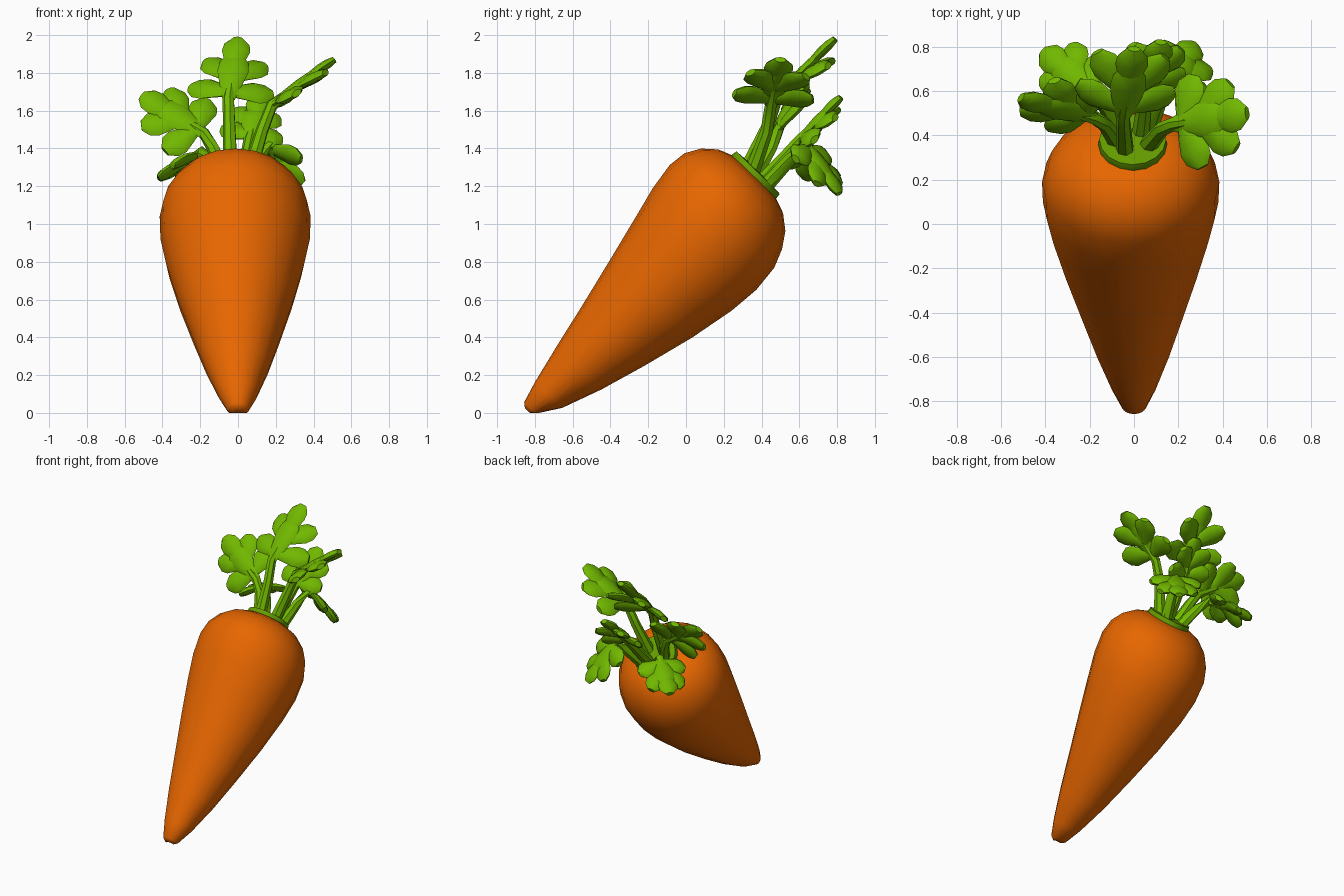
import bpy, bmesh, math
from mathutils import Vector, Matrix

if "Cube" in bpy.data.objects:
    bpy.data.objects.remove(bpy.data.objects["Cube"])


def material(name, rgb):
    m = bpy.data.materials.new(name)
    m.diffuse_color = (*rgb, 1)
    m.use_nodes = True
    m.node_tree.nodes["Principled BSDF"].inputs["Base Color"].default_value = m.diffuse_color
    return m


ORANGE = material("carrot orange", (0.80, 0.133, 0.0))
GREEN = material("leaf green", (0.165, 0.48, 0.0))
CROWN = material("crown green", (0.13, 0.34, 0.0))

TIP = Vector((0, -0.80, 0.05))
AXIS = Vector((0, 0.70, 0.714)).normalized()
UP = Vector((0, -0.714, 0.70)).normalized()
SIDE = Vector((1, 0, 0))


def finish(bm, name, mat, angle=60):
    bmesh.ops.recalc_face_normals(bm, faces=bm.faces)
    me = bpy.data.meshes.new(name)
    bm.to_mesh(me)
    bm.free()
    ob = bpy.data.objects.new(name, me)
    bpy.context.collection.objects.link(ob)
    me.materials.append(mat)
    bpy.ops.object.select_all(action='DESELECT')
    ob.select_set(True)
    bpy.context.view_layer.objects.active = ob
    bpy.ops.object.shade_smooth_by_angle(angle=math.radians(angle))
    return ob


def loft(bm, rings):
    # each ring: centre, two axis vectors already scaled, side count
    loops = []
    for c, a, b, n in rings:
        loops.append([bm.verts.new(c + a * math.cos(2 * math.pi * i / n)
                                   + b * math.sin(2 * math.pi * i / n)) for i in range(n)])
    for p, q in zip(loops, loops[1:]):
        n = len(p)
        for i in range(n):
            bm.faces.new((p[i], p[(i + 1) % n], q[(i + 1) % n], q[i]))
    bm.faces.new(loops[0][::-1])
    bm.faces.new(loops[-1])


# root: (distance along axis, radius, offset across axis)
profile = [(-0.055, 0.03, -0.01), (-0.035, 0.055, -0.01), (0.085, 0.10, -0.02),
           (0.30, 0.165, -0.035), (0.55, 0.23, -0.045), (0.83, 0.30, -0.05),
           (1.08, 0.355, -0.045), (1.25, 0.384, -0.032), (1.40, 0.388, -0.014),
           (1.50, 0.362, 0.0), (1.58, 0.312, 0.004), (1.64, 0.24, 0.008),
           (1.67, 0.16, 0.012), (1.665, 0.08, 0.012)]
bm = bmesh.new()
loft(bm, [(TIP + AXIS * t + UP * o + SIDE * (-0.015 * max(0, min(1, t))), SIDE * r * 1.03, UP * r, 20)
          for t, r, o in profile])
for v in bm.verts:
    v.co.z = max(v.co.z, 0)  # tip rests flat on the ground
finish(bm, "carrot_root", ORANGE, 70)

# crown disc under the stems
bm = bmesh.new()
loft(bm, [(TIP + AXIS * t + UP * 0.012 - SIDE * 0.006, SIDE * r * 0.94, UP * r, 16)
          for t, r in ((1.63, 0.155), (1.655, 0.168), (1.70, 0.160), (1.705, 0.08))])
finish(bm, "crown", CROWN, 40)


def tube(bm, pts, radii, n=7):
    rings = []
    for i, (p, r) in enumerate(zip(pts, radii)):
        d = (pts[min(i + 1, len(pts) - 1)] - pts[max(i - 1, 0)]).normalized()
        a = d.cross(Vector((0.3, -0.8, 0.1))).normalized()
        rings.append((p, a * r, d.cross(a) * r, n))
    loft(bm, rings)


def lobe(bm, start, direction, across, length, width, thick):
    # flattened paddle, narrow at the base and blunt at the end
    normal = across.cross(direction).normalized()
    shape = [(0, .4), (.3, .72), (.6, 1), (.82, .9), (1, .4)]
    loft(bm, [(start + direction * length * t + normal * thick * 0.8 * (t - t * t),
               across * width * w, normal * thick * (0.45 + 0.55 * w), 8) for t, w in shape])


def frond(name, base, hub, tip, side, scale=1.0, droop=0.25):
    base, hub, tip, side = (Vector(v) for v in (base, hub, tip, side))
    d = tip - hub
    L = d.length
    d.normalize()
    side = (side - d * side.dot(d)).normalized()
    nrm = side.cross(d)
    bm = bmesh.new()
    # curved stem running into the midrib
    bend = base.lerp(hub, 0.55) + AXIS * 0.02
    tube(bm, [base - AXIS * 0.03, bend, hub, hub + d * L * 0.55],
         [0.042, 0.034, 0.032, 0.018])
    # central blade and end lobe
    lobe(bm, hub, d, side, L * 0.75, 0.075 * scale, 0.026)
    lobe(bm, hub + d * L * 0.45, d, side, L * 0.55, 0.068 * scale, 0.026)
    # two pairs of drooping side lobes
    for s in (-1, 1):
        for at, ang, ln in ((0.34, 40, 0.56), (0.12, 72, 0.54)):
            m = Matrix.Rotation(math.radians(ang * s), 3, nrm)
            lobe(bm, hub + d * L * at, (m @ d - nrm * droop).normalized(), m @ side,
                 L * ln, 0.070 * scale, 0.027)
    finish(bm, name, GREEN, 50)


frond("top_frond", (-.04, .34, 1.30), (-.05, .48, 1.66), (0, .79, 1.98), (1, 0, 0), 1.1, 0.3)
frond("right_frond", (.06, .37, 1.29), (.18, .45, 1.63), (.51, .50, 1.87), (0, -1, 0), 1.15, 0.12)
frond("left_frond", (-.07, .38, 1.27), (-.18, .48, 1.48), (-.51, .57, 1.68), (.4, .5, .7), 1.1, 0.15)
frond("back_frond", (.03, .42, 1.24), (.06, .60, 1.44), (.12, .82, 1.67), (1, .1, 0), 1.0)
frond("low_left_frond", (-.06, .43, 1.22), (-.19, .59, 1.38), (-.41, .78, 1.24), (.6, .7, 0), 1.0, 0.2)
frond("low_right_frond", (.06, .43, 1.21), (.16, .63, 1.43), (.27, .81, 1.16), (.87, -.5, 0), 1.0, 0.1)
